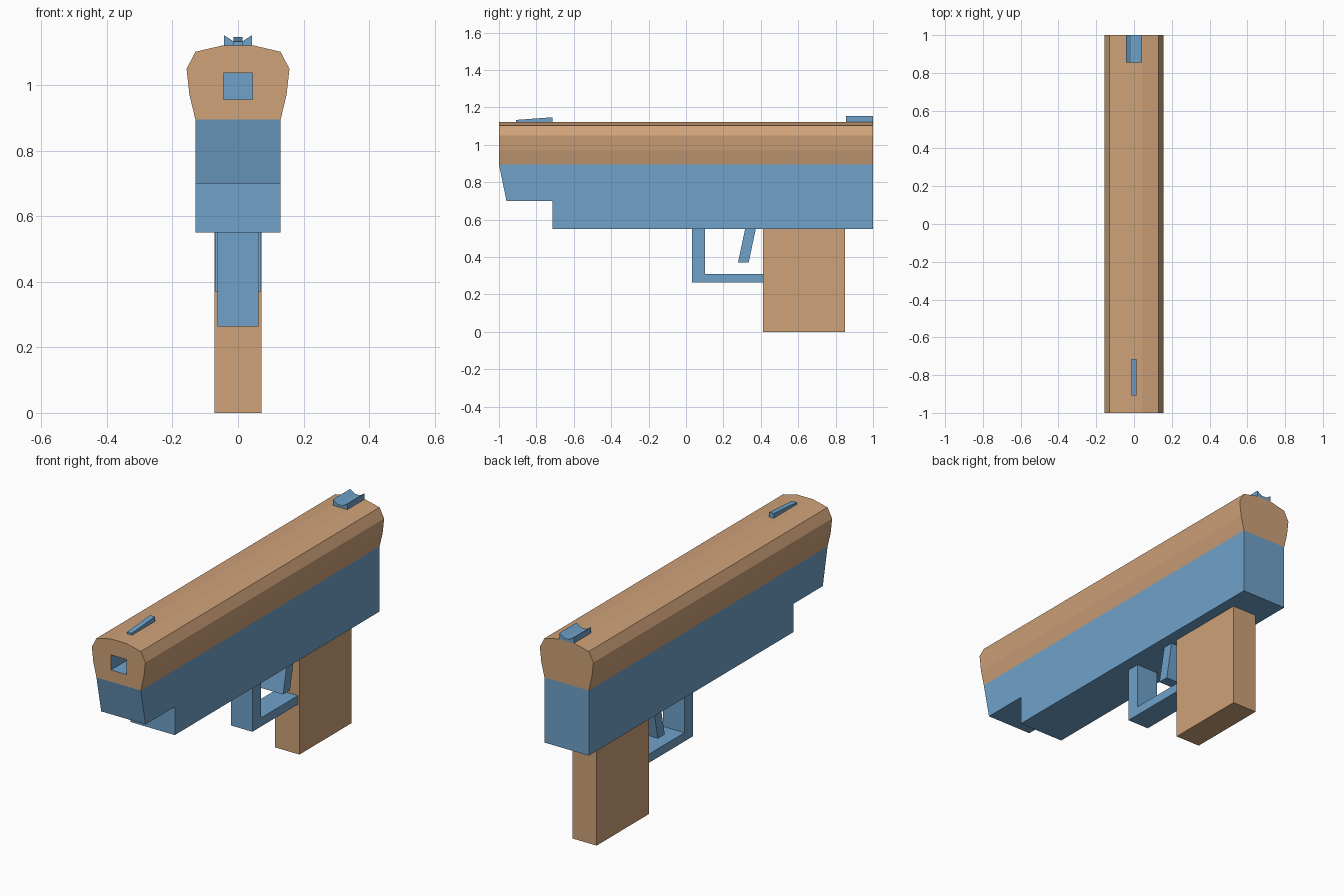
import bpy, bmesh
from mathutils import Vector

if "Cube" in bpy.data.objects:
    bpy.data.objects.remove(bpy.data.objects["Cube"])


def material(name, rgb):
    mat = bpy.data.materials.new(name)
    mat.diffuse_color = (*rgb, 1)
    mat.use_nodes = True
    mat.node_tree.nodes["Principled BSDF"].inputs["Base Color"].default_value = mat.diffuse_color
    return mat


TAN = material("tan", (0.62, 0.36, 0.19))
BLUE = material("blue", (0.16, 0.36, 0.59))


def extrude(name, profile, axis, lo, hi, mat):
    """Extrude a closed 2D profile: (y, z) along x, or (x, z) along y."""
    place = (lambda p, t: (t, *p)) if axis == "x" else (lambda p, t: (p[0], t, p[1]))
    bm = bmesh.new()
    base = bm.faces.new([bm.verts.new(place(p, lo)) for p in profile])
    new = bmesh.ops.extrude_face_region(bm, geom=[base], use_keep_orig=True)["geom"]
    move = Vector(place((0, 0), hi - lo))
    bmesh.ops.translate(bm, vec=move, verts=[v for v in new if isinstance(v, bmesh.types.BMVert)])
    bmesh.ops.recalc_face_normals(bm, faces=bm.faces)
    mesh = bpy.data.meshes.new(name)
    bm.to_mesh(mesh)
    bm.free()
    mesh.materials.append(mat)
    obj = bpy.data.objects.new(name, mesh)
    bpy.context.collection.objects.link(obj)
    return obj


def mirrored(half):
    """Complete a right-hand x/z outline with its left-hand half."""
    return half + [(-x, z) for x, z in reversed(half)]


# Slide with faceted top
slide = extrude("slide", mirrored([(0.13, 0.895), (0.148, 0.97), (0.157, 1.05),
                                   (0.13, 1.102), (0.045, 1.122)]), "y", -1, 1, TAN)

# Square bore cut into the slide front
cutter = extrude("bore_cutter", mirrored([(0.045, 0.957), (0.045, 1.037)]), "y", -1.1, -0.7, BLUE)
cutter.hide_render = True
mod = slide.modifiers.new("bore", "BOOLEAN")
mod.object = cutter
mod.operation = "DIFFERENCE"
mod.solver = "EXACT"
bpy.context.view_layer.objects.active = slide
bpy.ops.object.modifier_apply(modifier=mod.name)
bpy.data.objects.remove(cutter)

# Blue bore lining
slide.data.materials.clear()
slide.data.materials.append(TAN)
slide.data.materials.append(BLUE)
for face in slide.data.polygons:
    inside = all(abs(slide.data.vertices[i].co.x) < 0.05 and
                 0.95 < slide.data.vertices[i].co.z < 1.04 for i in face.vertices)
    face.material_index = 1 if inside else 0

# Frame with stepped, raked nose
extrude("frame", [(-1, 0.895), (-0.96, 0.70), (-0.715, 0.70), (-0.715, 0.55),
                  (1, 0.55), (1, 0.895)], "x", -0.13, 0.13, BLUE)

# Grip
extrude("grip", [(0.413, 0), (0.85, 0), (0.85, 0.55), (0.413, 0.55)], "x", -0.071, 0.071, TAN)

# L-shaped trigger guard
extrude("trigger_guard", [(0.032, 0.55), (0.032, 0.264), (0.413, 0.264), (0.413, 0.31),
                          (0.102, 0.31), (0.102, 0.55)], "x", -0.062, 0.062, BLUE)

# Slanted trigger
extrude("trigger", [(0.316, 0.55), (0.278, 0.37), (0.335, 0.37), (0.373, 0.55)],
        "x", -0.07, 0.07, BLUE)

# Sights
extrude("front_sight", [(-0.908, 1.12), (-0.715, 1.12), (-0.715, 1.147), (-0.908, 1.133)],
        "x", -0.014, 0.014, BLUE)
extrude("rear_sight", mirrored([(0.043, 1.12), (0.043, 1.153), (0.015, 1.135)]),
        "y", 0.855, 1, BLUE)
